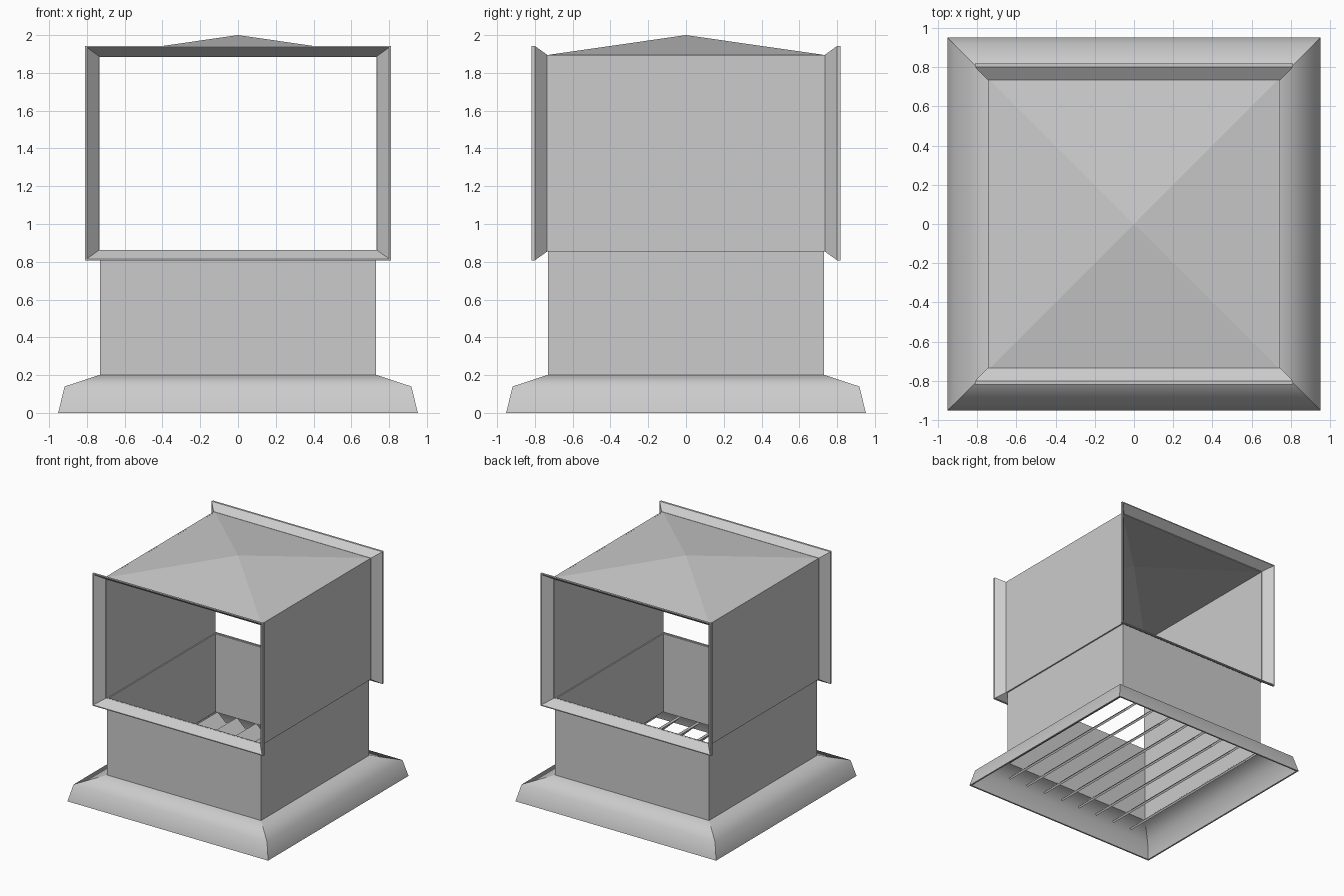
import bpy, bmesh, math
from mathutils import Matrix, Vector

if "Cube" in bpy.data.objects:
    bpy.data.objects.remove(bpy.data.objects["Cube"])


def make_object(name, bm, smooth_angle=None):
    bmesh.ops.recalc_face_normals(bm, faces=bm.faces)
    mesh = bpy.data.meshes.new(name)
    bm.to_mesh(mesh)
    bm.free()
    obj = bpy.data.objects.new(name, mesh)
    bpy.context.collection.objects.link(obj)
    if smooth_angle:
        bpy.ops.object.select_all(action='DESELECT')
        obj.select_set(True)
        bpy.context.view_layer.objects.active = obj
        bpy.ops.object.shade_smooth_by_angle(angle=math.radians(smooth_angle))
    return obj


def frame(name, profile, matrix=Matrix(), smooth_angle=None):
    """Mitred four-sided frame from a closed profile of (half_x, half_y, height)."""
    bm = bmesh.new()
    corners = [(-1, -1), (1, -1), (1, 1), (-1, 1)]
    n = len(profile)
    for i in range(4):
        # each side has its own vertices, so mitres stay crisp
        strips = [[bm.verts.new(matrix @ Vector((sx * hx, sy * hy, h))) for hx, hy, h in profile]
                  for sx, sy in (corners[i], corners[(i + 1) % 4])]
        a, b = strips
        for j in range(n):
            k = (j + 1) % n
            bm.faces.new((a[j], b[j], b[k], a[k]))
    return make_object(name, bm, smooth_angle)


def box(name, size, loc, rot=Matrix()):
    bm = bmesh.new()
    bmesh.ops.create_cube(bm, size=1, matrix=Matrix.Translation(loc) @ rot @ Matrix.Diagonal((*size, 1)))
    return make_object(name, bm)


def square(points):
    return [(r, r, z) for r, z in points]


# Sloping base skirt, hollow underneath
frame("base_skirt", square([(0.72, 0.2), (0.735, 0.2), (0.918, 0.14), (0.952, 0.0),
                            (0.938, 0.0), (0.905, 0.13), (0.735, 0.188), (0.72, 0.19)]),
      smooth_angle=65)

# Thin-walled lower duct
frame("lower_duct", square([(0.73, 0.19), (0.73, 0.86), (0.72, 0.86), (0.72, 0.19)]))

# Tilted louvre slats across the bottom
for i in range(8):
    x = (i - 3.5) * 0.183
    box(f"louvre_slat_{i + 1}", (0.19, 1.46, 0.018), (x, 0, 0.12),
        Matrix.Rotation(math.radians(43), 4, 'Y'))

# Hood side walls
for side, label in ((-1, "left"), (1, "right")):
    box(f"hood_wall_{label}", (0.012, 1.49, 1.04), (side * 0.739, 0, 1.375))

# Shallow pyramid roof, a thin sheet
bm = bmesh.new()
bmesh.ops.create_cone(bm, cap_ends=False, segments=4, radius1=0.745 * math.sqrt(2), radius2=0, depth=0.107,
                      matrix=Matrix.Translation((0, 0, 1.9465)) @ Matrix.Rotation(math.pi / 4, 4, 'Z'))
bmesh.ops.remove_doubles(bm, verts=bm.verts, dist=1e-4)
roof = make_object("roof", bm)
sheet = roof.modifiers.new("sheet", 'SOLIDIFY')
sheet.thickness = 0.01
sheet.offset = -1

# Flared rims round the front and back openings
rim = [(0.735, 0.513, 0.735), (0.747, 0.521, 0.735), (0.81, 0.567, 0.8),
       (0.81, 0.567, 0.818), (0.8, 0.559, 0.818), (0.735, 0.513, 0.748)]
for angle, label in ((90, "front"), (-90, "back")):
    frame(f"{label}_rim", rim,
          Matrix.Translation((0, 0, 1.375)) @ Matrix.Rotation(math.radians(angle), 4, 'X'))
